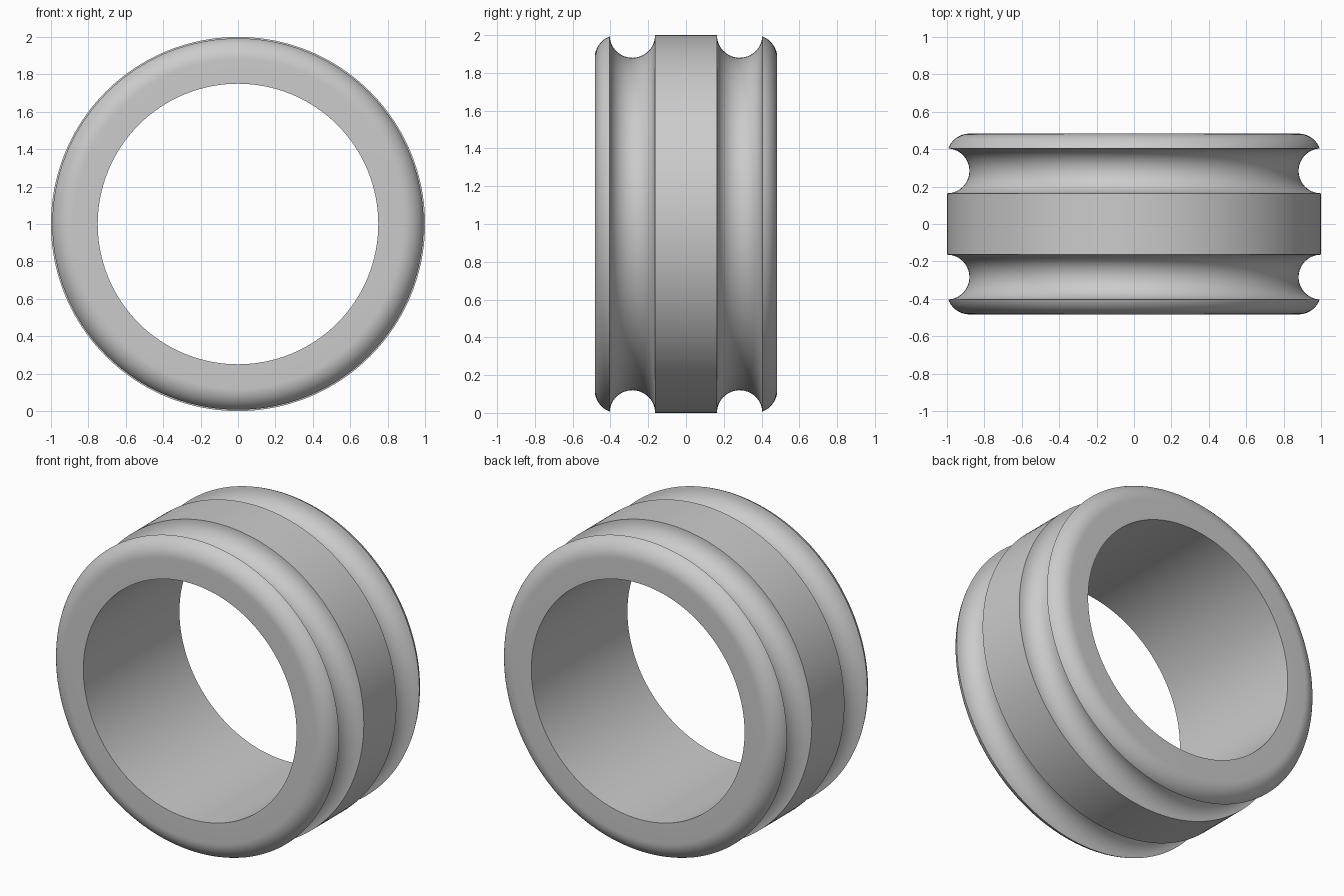
import bpy
import bmesh
from math import sin, cos, radians, pi
from mathutils import Matrix, Vector

cube = bpy.data.objects.get("Cube")
if cube:
    bpy.data.objects.remove(cube, do_unlink=True)

HALF_WIDTH = 0.483
BORE = 0.75
ROUND = 0.12
GROOVE_Y = 0.284
SEGMENTS = 160


def arc(y, r, radius, start, end, steps):
    """Points (y, r) along an arc in the ring's cross-section."""
    angles = [radians(start + (end - start) * i / steps) for i in range(steps + 1)]
    return [(y + radius * cos(a), r + radius * sin(a)) for a in angles]


# Half cross-section: bore edge, rounded rim, groove, central band
half = [(HALF_WIDTH, BORE)]
half += arc(HALF_WIDTH - ROUND, 1 - ROUND, ROUND, 0, 70, 12)
half += arc(GROOVE_Y, 1, ROUND, -4, -180, 24)
profile = half + [(-y, r) for y, r in reversed(half)]

# Revolve the closed cross-section around the y axis
bm = bmesh.new()
rings = []
for s in range(SEGMENTS):
    turn = Matrix.Rotation(2 * pi * s / SEGMENTS, 3, 'Y')
    rings.append([bm.verts.new(turn @ Vector((0, y, r))) for y, r in profile])
n = len(profile)
for s in range(SEGMENTS):
    a, b = rings[s], rings[(s + 1) % SEGMENTS]
    for i in range(n):
        j = (i + 1) % n
        bm.faces.new((a[i], a[j], b[j], b[i]))
bmesh.ops.recalc_face_normals(bm, faces=bm.faces)

mesh = bpy.data.meshes.new("grooved_ring")
bm.to_mesh(mesh)
bm.free()
ring = bpy.data.objects.new("grooved_ring", mesh)
ring.location.z = 1
bpy.context.collection.objects.link(ring)

# Plain grey material
grey = bpy.data.materials.new("light_grey")
grey.use_nodes = True
colour = (0.6, 0.6, 0.6, 1)
grey.diffuse_color = colour
grey.node_tree.nodes["Principled BSDF"].inputs["Base Color"].default_value = colour
mesh.materials.append(grey)

# Smooth curves with crisp groove and bore edges
bpy.ops.object.select_all(action='DESELECT')
ring.select_set(True)
bpy.context.view_layer.objects.active = ring
bpy.ops.object.shade_smooth_by_angle(angle=radians(30))
